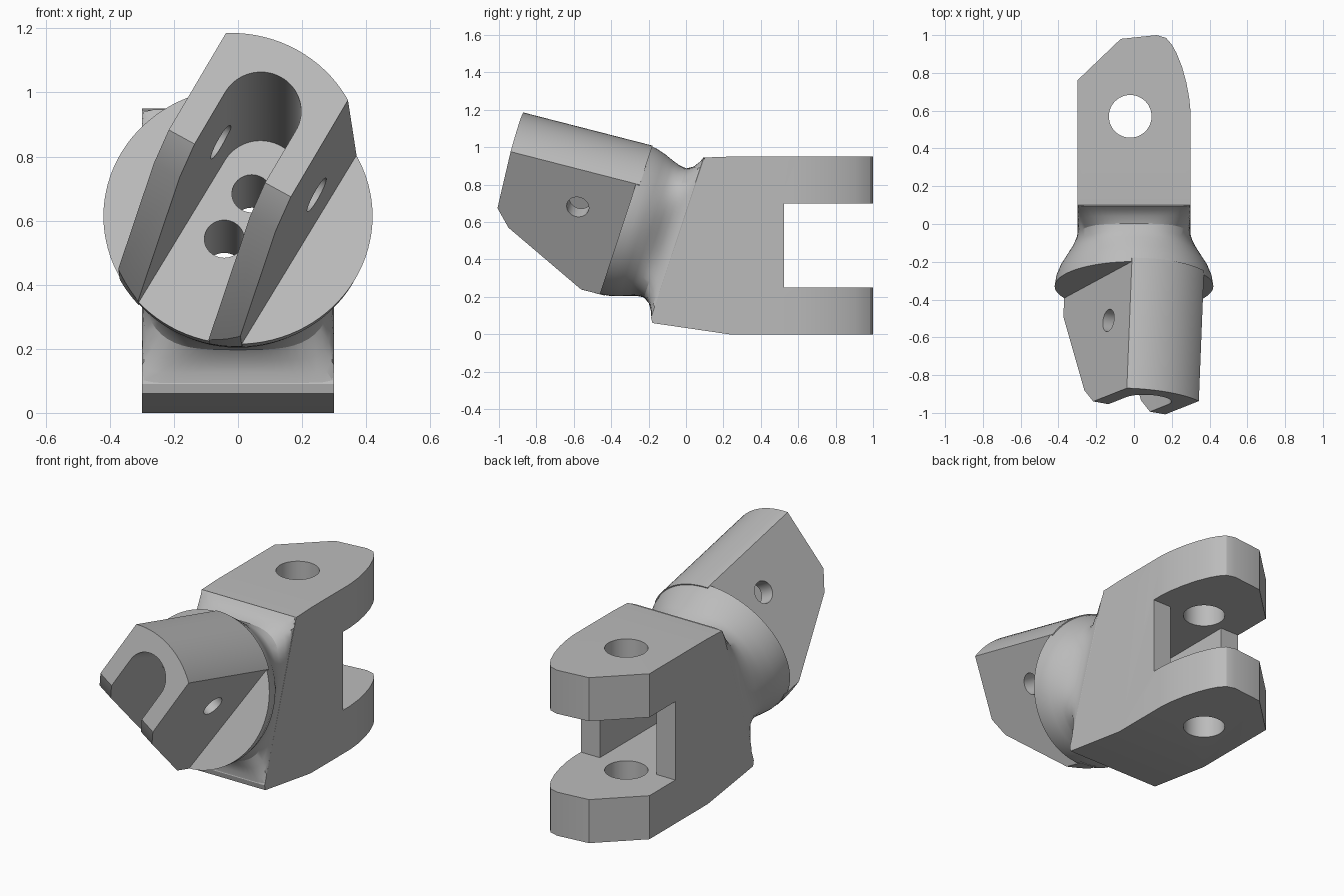
import bpy, bmesh, math
from mathutils import Matrix, Vector

cube = bpy.data.objects.get("Cube")
if cube:
    bpy.data.objects.remove(cube)

steel = bpy.data.materials.new("plain_grey")
steel.use_nodes = True
GREY = (0.5, 0.5, 0.5, 1)
steel.diffuse_color = GREY
steel.node_tree.nodes["Principled BSDF"].inputs["Base Color"].default_value = GREY


def loft(name, rings, frame):
    """Skin a list of equal rings of 3D points and cap both ends."""
    bm = bmesh.new()
    rows = [[bm.verts.new(frame @ Vector(p)) for p in ring] for ring in rings]
    n = len(rows[0])
    for a, b in zip(rows, rows[1:]):
        for i in range(n):
            j = (i + 1) % n
            bm.faces.new((a[i], a[j], b[j], b[i]))
    bm.faces.new(rows[0][::-1])
    bm.faces.new(rows[-1])
    bmesh.ops.recalc_face_normals(bm, faces=bm.faces)
    mesh = bpy.data.meshes.new(name)
    bm.to_mesh(mesh)
    bm.free()
    mesh.materials.append(steel)
    obj = bpy.data.objects.new(name, mesh)
    bpy.context.collection.objects.link(obj)
    return obj


def prism(name, outline, lo, hi, frame):
    return loft(name, [[(x, y, z) for x, y in outline] for z in (lo, hi)], frame)


def arc(cx, cy, r, start=0, sweep=360, n=48):
    steps = n if sweep == 360 else n + 1
    angles = [math.radians(start + sweep * i / n) for i in range(steps)]
    return [(cx + r * math.cos(a), cy + r * math.sin(a)) for a in angles]


def boolean(obj, tool, operation="DIFFERENCE"):
    tool.hide_render = True
    mod = obj.modifiers.new(operation.lower(), "BOOLEAN")
    mod.operation = operation
    mod.solver = "EXACT"
    mod.object = tool
    bpy.context.view_layer.objects.active = obj
    bpy.ops.object.modifier_apply(modifier=mod.name)
    bpy.data.objects.remove(tool)


def axes(x, y, z, origin=(0, 0, 0)):
    m = Matrix((x, y, z)).transposed().to_4x4()
    m.translation = origin
    return m


# Frames: side profile, sloped neck, rolled neck, and fork
WORLD = Matrix.Identity(4)
SIDE = axes((0, 1, 0), (0, 0, 1), (1, 0, 0))
tilt = math.radians(18.2)
NECK = axes((1, 0, 0), (0, math.sin(tilt), math.cos(tilt)),
            (0, -math.cos(tilt), math.sin(tilt)), (0, -0.045, 0.52))
ROLLED = NECK @ Matrix.Rotation(math.radians(-30), 4, "Z")
SHOULDER = 0.30
FORK = (ROLLED @ Matrix.Translation((0, 0, SHOULDER))
        @ Matrix.Rotation(math.radians(4.4), 4, "X")
        @ Matrix.Translation((0, 0, -0.027)))
FORK_SIDE = FORK @ axes((0, 1, 0), (0, 0, 1), (1, 0, 0))

# Rear clevis: side profile trimmed by the lug outline seen from above
clevis = prism("rear_clevis", [
    (-0.187, 0.09), (-0.18, 0.06), (0.23, 0), (1, 0), (1, 0.25), (0.525, 0.25),
    (0.525, 0.70), (1, 0.70), (1, 0.95), (0.24, 0.95), (0.1, 0.945)],
    -0.3, 0.3, SIDE)
boolean(clevis, prism("lug_outline", [
    (-0.3, -0.5), (0.3, -0.5), (0.3, 0.59), (0.292, 0.67), (0.277, 0.75),
    (0.255, 0.83), (0.225, 0.905), (0.2, 0.95), (0.17, 0.985), (0.12, 1),
    (-0.07, 0.98), (-0.3, 0.76)], -0.1, 1.1, WORLD), "INTERSECT")
boolean(clevis, prism("lug_hole", arc(-0.02, 0.57, 0.113), -0.1, 1.1, WORLD))
boolean(clevis, prism("pocket", [
    (-0.107, 0.25), (0.6, 0.25), (0.6, 0.70), (0.046, 0.70)], -0.18, 0.18, SIDE))

# Neck collar: rectangle flowing through a waist into a round shoulder
SECTIONS = [  # distance, half width, half height, squareness
    (-0.01, 0.296, 0.446, 40), (0, 0.3, 0.45, 40), (0.012, 0.298, 0.42, 16),
    (0.035, 0.297, 0.385, 7), (0.07, 0.305, 0.363, 3.6), (0.11, 0.33, 0.367, 2.5),
    (0.15, 0.36, 0.38, 2.1), (0.2, 0.392, 0.399, 2), (0.25, 0.412, 0.413, 2),
    (SHOULDER, 0.42, 0.42, 2)]


def section(s, a, b, p, n=96):
    ring = []
    for i in range(n):
        c, d = math.cos(math.tau * i / n), math.sin(math.tau * i / n)
        r = (abs(c / a) ** p + abs(d / b) ** p) ** (-1 / p)
        ring.append((r * c, r * d, s))
    return ring


collar = loft("neck_collar", [section(*s) for s in SECTIONS], NECK)

# Fork head: round bar flattened to a slab with chamfered tips
fork = prism("fork_head", arc(0, 0, 0.42, n=96), -0.1, 0.692, FORK)
boolean(fork, prism("slab", [
    (0.46, -0.028), (0.46, 0.8), (0, 0.8), (0, 0.692), (-0.1, 0.611),
    (-0.43, 0.03)], -0.22, 0.22, FORK_SIDE), "INTERSECT")
slot = arc(0, 0.14, 0.127, 0, 180, 32) + [(-0.127, -0.7), (0.127, -0.7)]
boolean(fork, prism("slot", slot, 0.2, 1.3, ROLLED))
boolean(fork, prism("pin_hole", arc(0.13, 0.275, 0.06), -0.5, 0.5, FORK_SIDE))

# Two bores through the slot floor into the pocket
for part in (collar, clevis):
    for side in (-1, 1):
        boolean(part, prism("bore", arc(0, 0.086 * side, 0.062), -0.15, 0.5, ROLLED))

for part in (clevis, collar, fork):
    bpy.ops.object.select_all(action="DESELECT")
    part.select_set(True)
    bpy.context.view_layer.objects.active = part
    bpy.ops.object.shade_smooth_by_angle(angle=math.radians(25))
